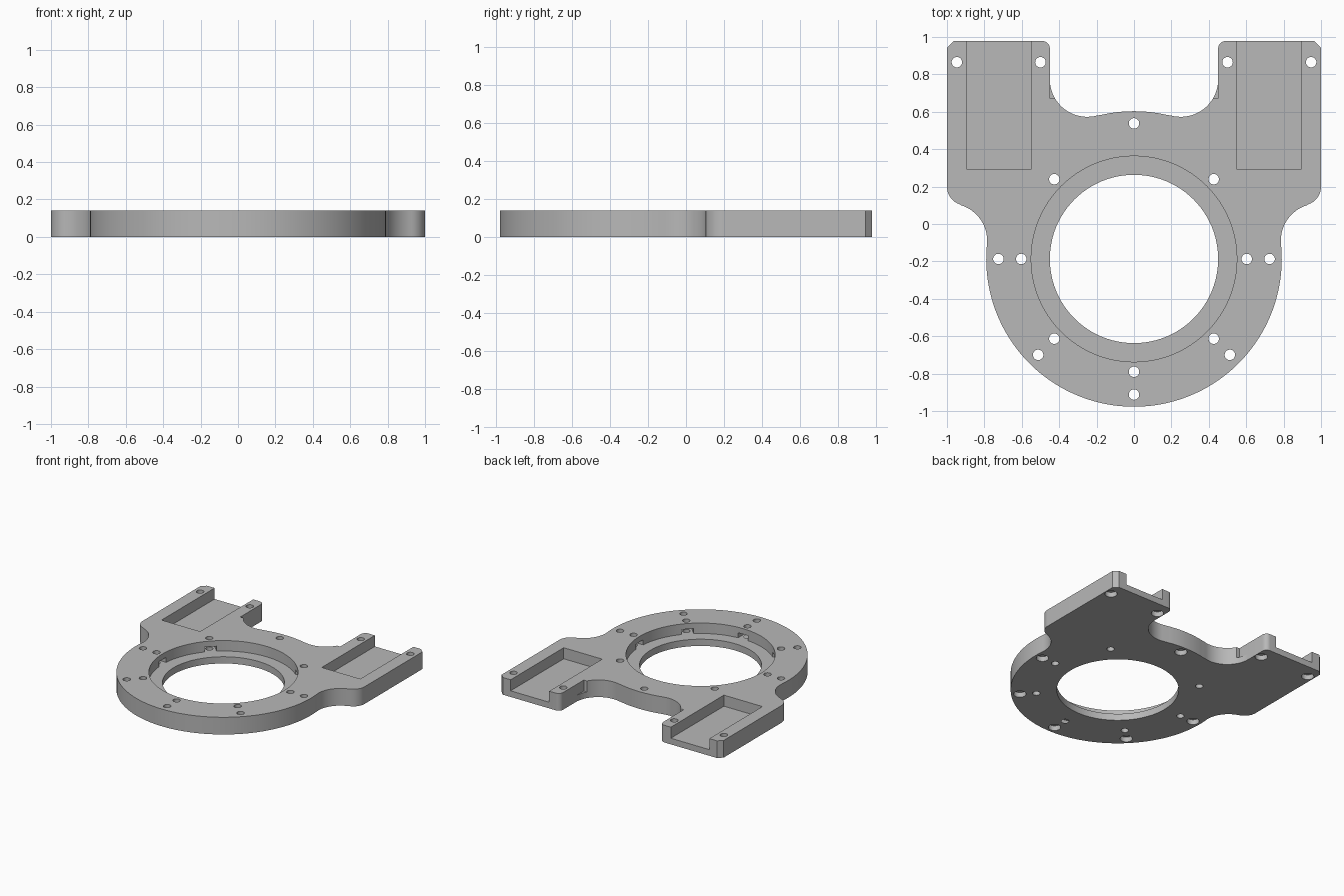
import bpy, bmesh
from math import sin, cos, radians
from mathutils import Matrix

if "Cube" in bpy.data.objects:
    bpy.data.objects.remove(bpy.data.objects["Cube"], do_unlink=True)

THICK = 0.14      # plate thickness
LEDGE = 0.055     # height of the ledge inside the bore
CY = -0.187       # ring centre
RING = 0.79
BACK = 0.978

grey = bpy.data.materials.new("plain_grey")
grey.use_nodes = True
colour = (0.48, 0.48, 0.48, 1)
grey.diffuse_color = colour
grey.node_tree.nodes["Principled BSDF"].inputs["Base Color"].default_value = colour


def arc(cx, cy, r, a0, a1, n):
    angles = [radians(a0 + (a1 - a0) * i / n) for i in range(n + 1)]
    return [(cx + r * cos(a), cy + r * sin(a)) for a in angles]


def polar(r, angle):
    return r * cos(radians(angle)), CY + r * sin(radians(angle))


def make_object(name, bm):
    bmesh.ops.recalc_face_normals(bm, faces=bm.faces)
    mesh = bpy.data.meshes.new(name)
    bm.to_mesh(mesh)
    bm.free()
    obj = bpy.data.objects.new(name, mesh)
    bpy.context.collection.objects.link(obj)
    mesh.materials.append(grey)
    return obj


def add_cylinder(bm, x, y, r, z0, z1, n=28):
    bmesh.ops.create_cone(bm, cap_ends=True, segments=n, radius1=r, radius2=r,
                          depth=z1 - z0, matrix=Matrix.Translation((x, y, (z0 + z1) / 2)))


def add_box(bm, x0, x1, y0, y1, z0, z1, turn=Matrix()):
    place = Matrix.Translation(((x0 + x1) / 2, (y0 + y1) / 2, (z0 + z1) / 2))
    size = Matrix.Diagonal((x1 - x0, y1 - y0, z1 - z0, 1))
    bmesh.ops.create_cube(bm, size=1, matrix=turn @ place @ size)


def cut(target, bm):
    cutter = make_object("cutter", bm)
    cutter.hide_render = True
    mod = target.modifiers.new("cut", "BOOLEAN")
    mod.operation = "DIFFERENCE"
    mod.solver = "EXACT"
    mod.object = cutter
    bpy.context.view_layer.update()
    graph = bpy.context.evaluated_depsgraph_get()
    mesh = bpy.data.meshes.new_from_object(target.evaluated_get(graph))
    target.modifiers.clear()
    target.data = mesh
    bpy.data.objects.remove(cutter, do_unlink=True)


# Plate outline: ring, flared shoulder, arm and inner curve, then mirrored
half = arc(0, CY, RING, -90, 5.6, 48)
half += arc(0.985, -0.09, 0.2, 185.6, 106.3, 16)[1:]
half += arc(0.9, 0.2, 0.1, -73.7, 0, 12)
half += [(1, BACK - 0.035), (0.965, BACK)]
half += arc(0.49, BACK - 0.04, 0.04, 90, 180, 8)
half += arc(0.25, 0.773, 0.2, 0, -104.6, 24)
half += arc(0, CY, RING, 75.4, 90, 8)[1:]
outline = half + [(-x, y) for x, y in reversed(half[1:-1])]

bm = bmesh.new()
base = bm.faces.new([bm.verts.new((x, y, 0)) for x, y in outline])
top = bmesh.ops.extrude_face_region(bm, geom=[base])["geom"]
bmesh.ops.translate(bm, vec=(0, 0, THICK),
                    verts=[v for v in top if isinstance(v, bmesh.types.BMVert)])
plate = make_object("mounting_plate", bm)

# Central bore and the wider recess above its ledge
for radius, floor in ((0.45, -0.1), (0.55, LEDGE)):
    bm = bmesh.new()
    add_cylinder(bm, 0, CY, radius, floor, 0.3, 96)
    cut(plate, bm)

# Arm pockets, open at the back, and small steps on the inner arm edges
bm = bmesh.new()
for side in (-1, 1):
    for a, b, y0, y1 in ((0.548, 0.895, 0.295, 1.1), (0.3, 0.45, 0.672, 0.78)):
        x0, x1 = sorted((side * a, side * b))
        add_box(bm, x0, x1, y0, y1, 0.05, 0.3)
cut(plate, bm)

# Nut slots opening into the recess wall
inner_angles = (0, 45, 135, 180, 225, 270, 315)
bm = bmesh.new()
for angle in inner_angles:
    turn = Matrix.Translation((0, CY, 0)) @ Matrix.Rotation(radians(angle), 4, "Z")
    add_box(bm, 0.5, 0.65, -0.045, 0.045, LEDGE, LEDGE + 0.04, turn)
cut(plate, bm)

# Through holes, with wider screw-head recesses underneath the outer ones
inner = [polar(0.603, a) for a in inner_angles]
outer = [polar(0.725, a) for a in (0, 90, 180, 225, 270, 315)]
outer += [(side * x, 0.865) for side in (-1, 1) for x in (0.5, 0.947)]
bm = bmesh.new()
for x, y in inner + outer:
    add_cylinder(bm, x, y, 0.028, -0.1, 0.3)
cut(plate, bm)
bm = bmesh.new()
for x, y in outer:
    add_cylinder(bm, x, y, 0.046, -0.1, 0.04)
cut(plate, bm)

# Smooth curved walls, keep edges sharp
bpy.ops.object.select_all(action="DESELECT")
plate.select_set(True)
bpy.context.view_layer.objects.active = plate
bpy.ops.object.shade_smooth_by_angle(angle=radians(30))
